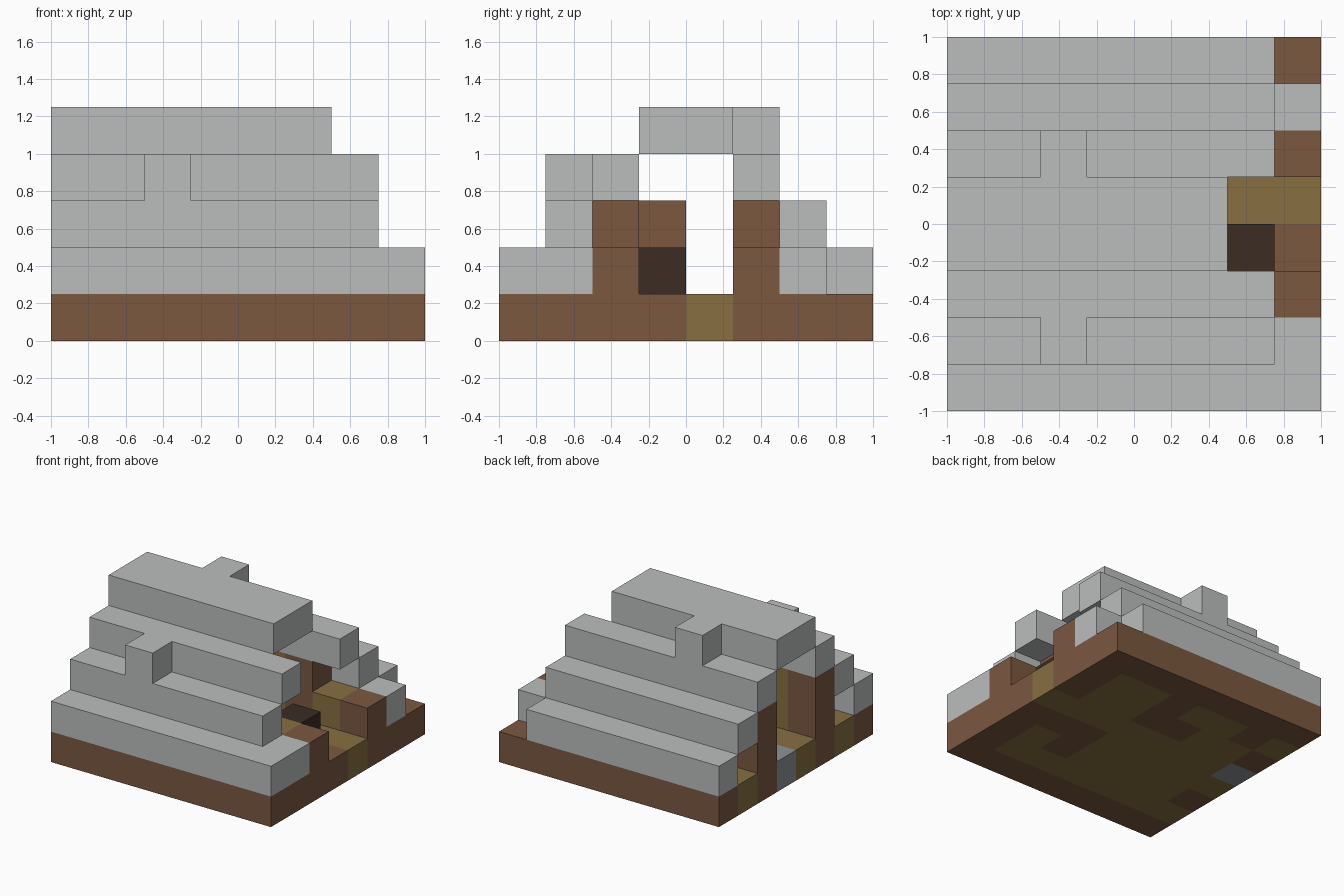
import bpy
import bmesh
from mathutils import Vector

old = bpy.data.objects.get("Cube")
if old:
    bpy.data.objects.remove(old, do_unlink=True)

CELL = 0.25


def material(name, colour):
    mat = bpy.data.materials.new(name)
    mat.use_nodes = True
    mat.diffuse_color = (*colour, 1)
    shader = mat.node_tree.nodes["Principled BSDF"]
    shader.inputs["Base Color"].default_value = (*colour, 1)
    shader.inputs["Roughness"].default_value = 0.9
    return mat


GREY = material("pale roof grey", (0.50, 0.515, 0.515))
BROWN = material("earth brown", (0.198, 0.098, 0.051))
OCHRE = material("plank ochre", (0.242, 0.159, 0.051))
DARK = material("dark wood", (0.044, 0.025, 0.017))
STONE = material("step stone", (0.27, 0.29, 0.30))


def block(name, mat, x, y, z):
    """Box spanning cell ranges x, y and z of the eight-cell grid."""
    bm = bmesh.new()
    bmesh.ops.create_cube(bm, size=1)
    spans = (x, y, z)
    size = Vector([(b - a) * CELL for a, b in spans])
    mid = Vector([(a + b) / 2 * CELL for a, b in spans]) - Vector((1, 1, 0))
    for v in bm.verts:
        v.co = Vector([c * s for c, s in zip(v.co, size)]) + mid
    mesh = bpy.data.meshes.new(name)
    bm.to_mesh(mesh)
    bm.free()
    mesh.materials.append(mat)
    obj = bpy.data.objects.new(name, mesh)
    bpy.context.collection.objects.link(obj)
    return obj


# Ground slab, one letter per cell, back row first, each row left to right
ground = [
    "bbbbbbbb",
    "obooboob",
    "boobboob",
    "sooooooo",
    "ooooobbb",
    "boooobob",
    "ooooooob",
    "bbbbbbbb",
]
kinds = {"b": ("ground_earth", BROWN), "o": ("ground_planks", OCHRE),
         "s": ("door_step", STONE)}
for r, row in enumerate(ground):
    j = 7 - r
    start = 0
    for i in range(1, 9):
        if i == 8 or row[i] != row[start]:
            name, mat = kinds[row[start]]
            block(name, mat, (start, i), (j, j + 1), (0, 1))
            start = i

# Stepped roof, front and back slopes
block("front_eave", GREY, (0, 8), (0, 1), (1, 2))
block("front_eave_end", GREY, (7, 8), (1, 2), (1, 2))
block("front_lower_step", GREY, (0, 7), (1, 2), (2, 3))
block("front_upper_step", GREY, (0, 7), (2, 3), (3, 4))
block("roof_ridge", GREY, (0, 6), (3, 5), (4, 5))
block("back_upper_step", GREY, (0, 7), (5, 6), (3, 4))
block("back_lower_step", GREY, (0, 7), (6, 7), (2, 3))
block("back_eave", GREY, (0, 7), (7, 8), (1, 2))
block("back_eave_end", GREY, (7, 8), (6, 7), (1, 2))

# Raised roof lumps
block("front_roof_lump", GREY, (2, 3), (1, 2), (3, 4))
block("back_roof_lump", GREY, (2, 3), (5, 6), (4, 5))

# Long walls: log posts with planks between, low stubs outside
for side, j in (("front", 2), ("back", 5)):
    rows = (j, j + 1)
    block(side + "_corner_post", BROWN, (0, 1), rows, (1, 3))
    block(side + "_plank_wall", OCHRE, (1, 5), rows, (1, 3))
    block(side + "_inner_post", BROWN, (5, 6), rows, (1, 3))
    block(side + "_low_planks", OCHRE, (6, 7), rows, (1, 2))
    block(side + "_outer_stub", BROWN, (7, 8), rows, (1, 2))

# Furniture by the doorway
block("dark_chest", DARK, (6, 7), (3, 4), (1, 2))
block("partition_post", BROWN, (4, 5), (3, 4), (1, 3))
